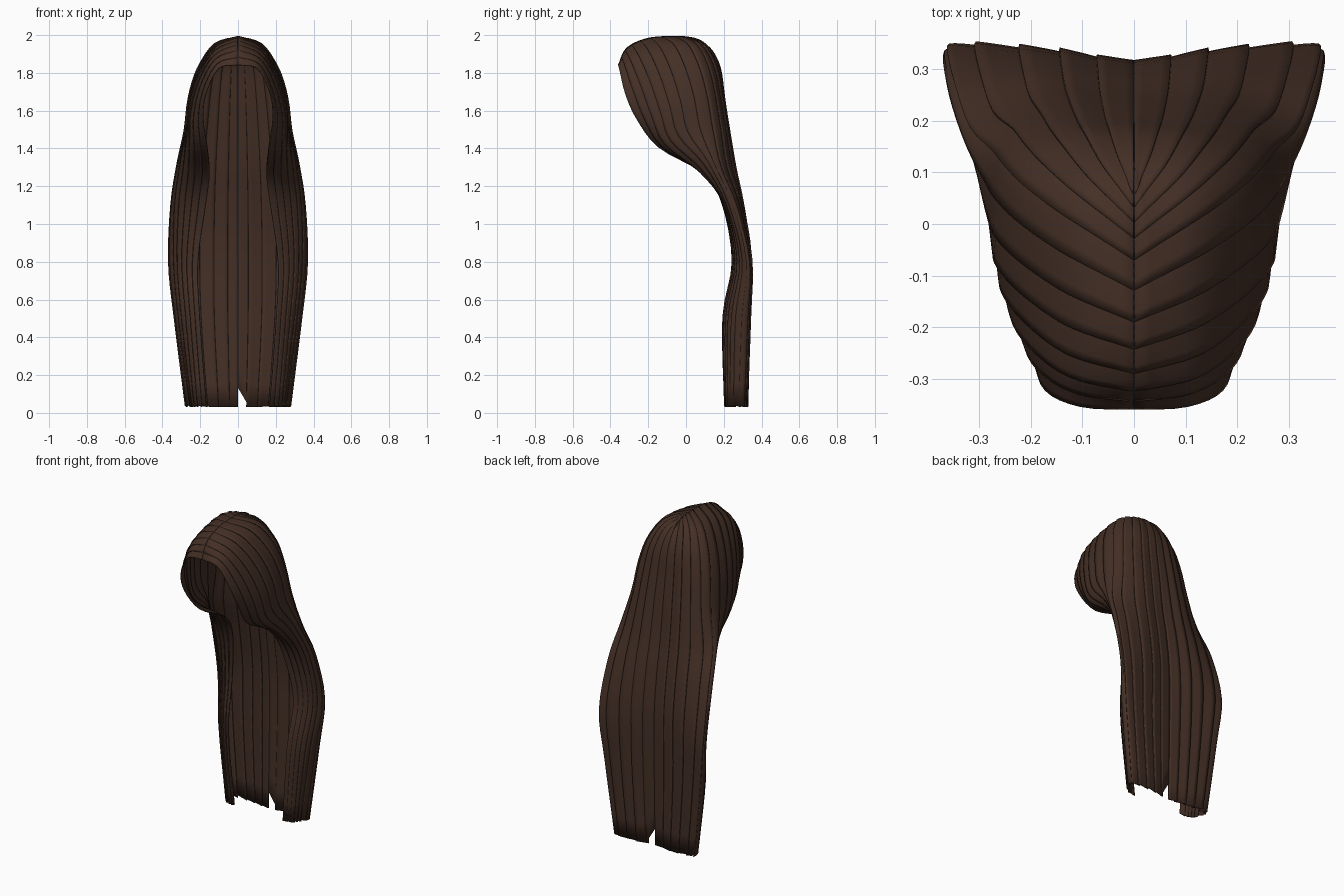
import bpy, bmesh, random
from mathutils import Vector

cube = bpy.data.objects.get("Cube")
if cube:
    bpy.data.objects.remove(cube, do_unlink=True)
random.seed(4)

# One flat hair colour
COLOUR = (0.058, 0.029, 0.019, 1)
brown = bpy.data.materials.new("dark_brown_hair")
brown.use_nodes = True
brown.diffuse_color = COLOUR
shader = next(n for n in brown.node_tree.nodes if n.type == "BSDF_PRINCIPLED")
shader.inputs["Base Color"].default_value = COLOUR
shader.inputs["Roughness"].default_value = 0.8

guides = []


def guide(*points):
    guides.append([Vector(p) for p in points])


# Guide curves run from the parting to the tips, ordered back to front
guide((0, .08, 1.97), (0, .14, 1.91), (0, .18, 1.82), (0, .2, 1.68), (0, .225, 1.5),
      (0, .25, 1.3), (0, .285, 1.1), (0, .31, .85), (0, .31, .5), (0, .3, .03))
guide((0, .02, 1.985), (.07, .1, 1.94), (.11, .16, 1.83), (.13, .19, 1.68), (.145, .22, 1.5),
      (.16, .255, 1.3), (.17, .3, 1.1), (.175, .335, .85), (.17, .33, .5), (.14, .32, .03))
guide((0, -.06, 1.99), (.12, .02, 1.95), (.2, .08, 1.83), (.24, .12, 1.68), (.265, .15, 1.5),
      (.31, .19, 1.3), (.34, .27, 1.1), (.355, .34, .8), (.325, .33, .5), (.27, .31, .03))
guide((0, -.2, 1.98), (.12, -.15, 1.93), (.21, -.09, 1.8), (.26, -.04, 1.64), (.275, 0, 1.48),
      (.3, .12, 1.32), (.33, .23, 1.1), (.335, .3, .8), (.31, .26, .5), (.25, .25, .03))
guide((0, -.31, 1.93), (.12, -.28, 1.88), (.2, -.22, 1.74), (.24, -.16, 1.57), (.24, -.1, 1.43),
      (.24, .08, 1.28), (.26, .21, 1.1), (.28, .27, .8), (.26, .22, .5), (.22, .22, .03))
guide((0, -.355, 1.84), (.1, -.35, 1.82), (.165, -.32, 1.69), (.18, -.26, 1.56), (.16, -.14, 1.41),
      (.15, .1, 1.27), (.17, .2, 1.1), (.21, .25, .8), (.2, .2, .5), (.165, .21, .03))


def spline(points, t):
    """Smooth curve through the points, with t from 0 to 1."""
    last = len(points) - 1
    t = min(max(t, 0), 1) * last
    i = min(int(t), last - 1)
    f = t - i
    b, c = points[i], points[i + 1]
    a = points[i - 1] if i > 0 else b * 2 - c
    d = points[i + 2] if i + 2 <= last else c * 2 - b
    return (b * 2 + (c - a) * f + (a * 2 - b * 5 + c * 4 - d) * f * f
            + (b * 3 - a - c * 3 + d) * f ** 3) / 2


def surface(u, v):
    return spline([spline(g, v) for g in guides], u)


def normal(u, v):
    e = 0.01
    v = max(v, 0.03)
    du = surface(min(u + e, 1), v) - surface(max(u - e, 0), v)
    dv = surface(u, min(v + e, 1)) - surface(u, max(v - e, 0))
    return dv.cross(du).normalized()


STRANDS, ROWS, COLUMNS = 12, 36, 4


def strand(name, side, index, notch, ragged):
    """One lock of hair whose rear edge overlaps the lock behind it."""
    bm = bmesh.new()
    start = max(index - 0.25, 0) / STRANDS
    end = (index + 1) / STRANDS
    grid = []
    for r in range(ROWS + 1):
        row = []
        for c in range(COLUMNS + 1):
            f = c / COLUMNS
            u = start + (end - start) * f
            tip = 1 - ragged * f - notch * (1 - f)
            v = r / ROWS * tip
            n = normal(u, v)
            lift = (0.009 * (1 - f) - 0.003) * min(1, v * 8)
            if index == 0:
                lift = 0
            p = surface(u, v) + n * lift
            p.x = max(p.x, 0)
            row.append(bm.verts.new((p.x * side, p.y, p.z)))
        grid.append(row)
    for upper, lower in zip(grid, grid[1:]):
        for c in range(COLUMNS):
            quad = [upper[c], lower[c], lower[c + 1], upper[c + 1]]
            bm.faces.new(quad if side > 0 else quad[::-1])
    bmesh.ops.remove_doubles(bm, verts=bm.verts, dist=0.0005)
    mesh = bpy.data.meshes.new(name)
    bm.to_mesh(mesh)
    bm.free()
    mesh.materials.append(brown)
    obj = bpy.data.objects.new(name, mesh)
    bpy.context.collection.objects.link(obj)
    # Thin body for each lock, growing inward
    body = obj.modifiers.new("thickness", "SOLIDIFY")
    body.thickness = 0.006
    body.offset = -1
    bpy.ops.object.select_all(action="DESELECT")
    obj.select_set(True)
    bpy.context.view_layer.objects.active = obj
    bpy.ops.object.shade_smooth_by_angle(angle=0.7)


# Locks on both sides of the parting, with one split at the back tips
for side, label in ((1, "left"), (-1, "right")):
    for i in range(STRANDS):
        notch = 0.024 if side > 0 and i == 0 else 0
        strand(f"{label}_hair_lock_{i + 1}", side, i, notch, random.uniform(0, 0.004))
